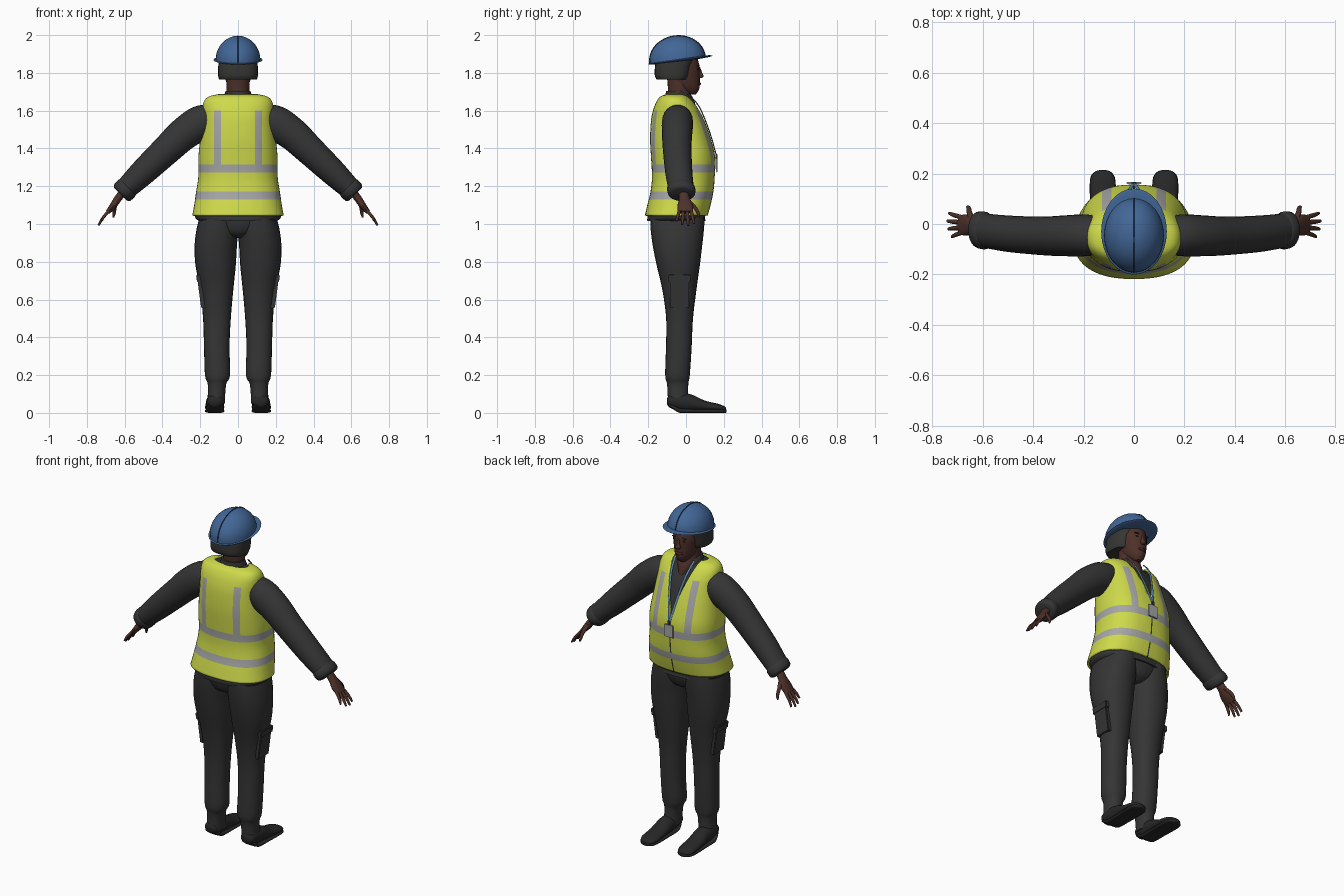
import bpy
import bmesh
import math
from mathutils import Vector, Matrix

default_cube = bpy.data.objects.get("Cube")
if default_cube:
    bpy.data.objects.remove(default_cube)

X, Y, Z = Vector((1, 0, 0)), Vector((0, 1, 0)), Vector((0, 0, 1))


def material(name, red, green, blue):
    mat = bpy.data.materials.new(name)
    mat.use_nodes = True
    color = (red, green, blue, 1)
    mat.diffuse_color = color
    shader = mat.node_tree.nodes["Principled BSDF"]
    shader.inputs["Base Color"].default_value = color
    shader.inputs["Roughness"].default_value = 0.8
    return mat


yellow = material("vest yellow", 0.62, 0.70, 0.07)
silver = material("reflective silver", 0.38, 0.38, 0.38)
cloth = material("dark cloth", 0.035, 0.035, 0.035)
leather = material("shoe black", 0.02, 0.02, 0.02)
hair_color = material("hair charcoal", 0.035, 0.035, 0.033)
skin = material("brown skin", 0.075, 0.03, 0.022)
lip_color = material("lip brown", 0.07, 0.02, 0.018)
blue = material("helmet blue", 0.055, 0.135, 0.31)
dark_blue = material("helmet crest blue", 0.015, 0.03, 0.07)
strap_blue = material("lanyard blue", 0.1, 0.25, 0.42)


def finish(name, bm, mats, angle=45):
    """Turn a bmesh into a smooth shaded object."""
    bmesh.ops.recalc_face_normals(bm, faces=bm.faces)
    mesh = bpy.data.meshes.new(name)
    bm.to_mesh(mesh)
    bm.free()
    for mat in mats:
        mesh.materials.append(mat)
    mesh.polygons.foreach_set("use_smooth", [True] * len(mesh.polygons))
    mesh.set_sharp_from_angle(angle=math.radians(angle))
    obj = bpy.data.objects.new(name, mesh)
    bpy.context.collection.objects.link(obj)
    return obj


def resample(rows, steps):
    """Catmull-Rom interpolation between section rows."""
    rows = [Vector(r) for r in rows]
    padded = [rows[0]] + rows + [rows[-1]]
    result = []
    for a, b, c, d in zip(padded, padded[1:], padded[2:], padded[3:]):
        for i in range(steps):
            t = i / steps
            result.append(b + (c - a) * (t / 2) + (a * 2 - b * 5 + c * 4 - d) * (t * t / 2)
                          + (b * 3 - a - c * 3 + d) * (t ** 3 / 2))
    return result + [rows[-1]]


def loft_mesh(rows, u, d=None, power=2, steps=4, sides=24, caps=True):
    """Rows are x, y, z, radius along u, radius across; d fixes the ring normal."""
    rows = resample(rows, steps)
    centers = [Vector(r[:3]) for r in rows]
    bm = bmesh.new()
    rings = []
    for i, row in enumerate(rows):
        along = d or (centers[min(i + 1, len(rows) - 1)] - centers[max(i - 1, 0)]).normalized()
        w = along.cross(u).normalized()
        ring = []
        for k in range(sides):
            angle = math.tau * k / sides
            c, s = math.cos(angle), math.sin(angle)
            a = math.copysign(abs(c) ** (2 / power), c) * row[3]
            b = math.copysign(abs(s) ** (2 / power), s) * row[4]
            ring.append(bm.verts.new(centers[i] + u * a + w * b))
        rings.append(ring)
    for low, high in zip(rings, rings[1:]):
        for k in range(sides):
            n = (k + 1) % sides
            bm.faces.new((low[k], low[n], high[n], high[k]))
    if caps:
        bm.faces.new(rings[0])
        bm.faces.new(rings[-1])
    return bm


def loft(name, rows, mat, u=X, **options):
    return finish(name, loft_mesh(rows, u, **options), [mat])


def upright(rows, x=0):
    """Convert z, half width, back, front rows to vertical sections."""
    return [(x, (y0 + y1) / 2, z, rx, (y1 - y0) / 2) for z, rx, y0, y1 in rows]


def ellipsoid(name, center, radii, mat, tilt=0, dome=False):
    bm = bmesh.new()
    bmesh.ops.create_uvsphere(bm, u_segments=32, v_segments=24, radius=1)
    if dome:
        bmesh.ops.delete(bm, geom=[v for v in bm.verts if v.co.z < -0.05], context="VERTS")
    bm.transform(Matrix.Translation(center) @ Matrix.Rotation(tilt, 4, "X")
                 @ Matrix.Diagonal((*radii, 1)))
    return finish(name, bm, [mat])


def box(name, center, size, mat, tilt=0, bevel=0.004):
    bm = bmesh.new()
    bmesh.ops.create_cube(bm, size=1)
    bm.transform(Matrix.Translation(center) @ Matrix.Rotation(tilt, 4, "Y")
                 @ Matrix.Diagonal((*size, 1)))
    bmesh.ops.bevel(bm, geom=bm.edges, offset=bevel, segments=2, affect="EDGES")
    return finish(name, bm, [mat])


# Vest with reflective bands, zip and open V neck
torso = [(1.045, .242, -.218, .115), (1.10, .232, -.205, .13), (1.17, .222, -.188, .145),
         (1.25, .21, -.18, .152), (1.35, .21, -.185, .155), (1.45, .20, -.19, .132),
         (1.55, .188, -.185, .098), (1.61, .187, -.172, .068), (1.65, .18, -.155, .04),
         (1.675, .155, -.135, .015), (1.687, .105, -.105, -.01)]
bm = loft_mesh(upright(torso), X, d=Z, power=2.4, steps=4, sides=48, caps=False)
v_bottom, v_slope = 1.40, 0.3
cuts = [((0, 0, z), Z) for z in (1.13, 1.172, 1.272, 1.315, 1.6)]
cuts += [((s * x, 0, 0), X) for s in (1, -1) for x in (.004, .09, .127)]
cuts += [((0, 0, v_bottom), Vector((s, 0, -v_slope))) for s in (1, -1)]
for point, normal in cuts:
    bmesh.ops.bisect_plane(bm, geom=bm.verts[:] + bm.edges[:] + bm.faces[:],
                           plane_co=point, plane_no=normal)
opening = []
for face in bm.faces:
    x, y, z = face.calc_center_median()
    x = abs(x)
    if y > -0.05 and x < (z - v_bottom) * v_slope:
        opening.append(face)
    elif 1.13 < z < 1.172 or 1.272 < z < 1.315 or (.09 < x < .127 and 1.3 < z < 1.6):
        face.material_index = 1
    elif x < .004 and y > 0:
        face.material_index = 2
bmesh.ops.delete(bm, geom=opening, context="FACES")
vest = finish("vest", bm, [yellow, silver, cloth])
shell = vest.modifiers.new("thickness", "SOLIDIFY")
shell.thickness = 0.01
shell.offset = -1

# Shirt under the vest, with its hem showing below
inner = [(z - .008, rx - .014, y0 + .014, y1 - .014) for z, rx, y0, y1 in torso]
loft("shirt", upright([(1.015, .205, -.205, .105)] + inner), cloth, d=Z, power=2.4, sides=40)
loft("shirt_collar", upright([(1.65, .085, -.125, .03), (1.685, .072, -.11, .02),
                              (1.705, .066, -.105, .0)]), cloth, d=Z)

# Pelvis joining the trouser legs
loft("trouser_seat", upright([(.925, .04, -.12, .04), (.95, .12, -.165, .075),
                              (1.0, .19, -.185, .095), (1.05, .2, -.19, .1)]), cloth, d=Z)

# Neck, head and face
loft("neck", upright([(1.59, .03, -.1, .058), (1.65, .055, -.1, .045),
                      (1.70, .06, -.095, .022), (1.77, .06, -.1, .02)]), skin, d=Z)
loft("head", upright([(1.685, .02, .015, .05), (1.70, .036, -.02, .063), (1.72, .05, -.06, .071),
                      (1.75, .062, -.09, .073), (1.79, .071, -.11, .074),
                      (1.83, .076, -.12, .073), (1.88, .074, -.13, .06)]), skin, d=Z)
loft("nose", upright([(1.772, .01, .055, .08), (1.781, .016, .055, .093),
                      (1.80, .01, .055, .086), (1.83, .007, .055, .075)]), skin, d=Z, sides=12)
ellipsoid("lips", (0, .068, 1.742), (.024, .011, .009), lip_color)
loft("hair", upright([(1.765, .1, -.155, .01), (1.785, .105, -.165, .02),
                      (1.83, .105, -.165, .03), (1.88, .1, -.16, .045)]), hair_color, d=Z, power=2.7)

# Hard hat: dome, crest and brim tilted together
tilt = math.radians(7.5)
ellipsoid("helmet_dome", (0, -.045, 1.87), (.118, .148, .126), blue, tilt, dome=True)
ellipsoid("helmet_crest", (0, -.045, 1.87), (.012, .151, .1295), dark_blue, tilt, dome=True)
ellipsoid("helmet_brim", (0, -.03, 1.869), (.13, .172, .01), blue, tilt)

# Badge on the lanyard
box("badge", (0, .163, 1.31), (.06, .008, .075), silver, bevel=.002)
box("badge_clip", (0, .162, 1.358), (.018, .01, .025), cloth, bevel=.002)

for side, s in (("left", 1), ("right", -1)):
    def mirrored(rows):
        return [(s * row[0], *row[1:]) for row in rows]

    # Face details
    ellipsoid(side + "_eye", (s * .029, .063, 1.818), (.012, .006, .005), leather)
    ellipsoid(side + "_eyebrow", (s * .031, .064, 1.836), (.018, .007, .003), hair_color)

    # Lanyard strap
    loft(side + "_lanyard_strap", mirrored([(.062, .01, 1.69, .007, .003), (.05, .07, 1.62, .007, .003),
         (.025, .124, 1.49, .007, .003), (.002, .16, 1.365, .007, .003)]), strap_blue, sides=8)

    # Sleeve and cuff
    loft(side + "_sleeve", mirrored([(.13, -.045, 1.56, .075, .075), (.2, -.045, 1.535, .083, .092),
         (.29, -.047, 1.475, .08, .087), (.37, -.047, 1.4, .076, .08), (.505, -.038, 1.272, .072, .07),
         (.6, -.025, 1.18, .068, .057)]), cloth, u=Y)
    loft(side + "_cuff", mirrored([(.582, -.027, 1.197, .068, .057), (.592, -.026, 1.187, .075, .063),
         (.615, -.023, 1.164, .072, .06), (.622, -.022, 1.157, .055, .045)]), cloth, u=Y, steps=2)

    # Hand, four fingers and thumb
    loft(side + "_palm", mirrored([(.6, -.015, 1.18, .028, .022), (.635, -.008, 1.135, .028, .02),
         (.662, -.004, 1.095, .042, .018), (.69, -.004, 1.062, .038, .012)]), skin, u=Y, sides=16)
    for i, finger in enumerate(("index", "middle", "ring", "little")):
        spread = 1.5 - i
        root = -.004 + spread * .02
        reach = (.045, .052, .048, .034)[i]
        loft(f"{side}_{finger}_finger", mirrored([(.68, root, 1.073, .009, .009),
             (.69 + reach * .5, root + spread * .006, 1.065 - reach * .65, .009, .008),
             (.687 + reach, root + spread * .011, 1.06 - reach * 1.3, .006, .005)]), skin, u=Y, sides=10)
    loft(side + "_thumb", mirrored([(.64, .012, 1.125, .014, .014), (.652, .045, 1.09, .012, .011),
         (.655, .063, 1.06, .009, .009), (.66, .068, 1.035, .005, .005)]), skin, u=Y, sides=10)

    # Trouser leg from inner, outer, back and front edges
    edges = [(.05, .07, .162, -.095, .012), (.15, .063, .16, -.1, .012), (.2, .042, .175, -.11, .02),
             (.35, .045, .18, -.106, .03), (.5, .038, .185, -.105, .037), (.65, .025, .2, -.125, .055),
             (.78, .012, .225, -.155, .073), (.88, .006, .23, -.175, .085),
             (.97, .0, .22, -.187, .095), (1.05, .0, .2, -.19, .1)]
    loft(side + "_trouser_leg", [(s * (a + b) / 2, (c + d) / 2, z, (b - a) / 2, (d - c) / 2)
         for z, a, b, c, d in edges], cloth, d=Z, power=2.2)

    # Cargo pocket and flap
    box(side + "_cargo_pocket", (s * .193, -.035, .635), (.025, .1, .16), cloth, s * .13)
    box(side + "_pocket_flap", (s * .207, -.035, .712), (.025, .115, .04), cloth, s * .13)

    # Shoe and sole
    loft(side + "_shoe", mirrored([(.12, -.1, .062, .022, .015), (.12, -.085, .062, .04, .035),
         (.121, -.03, .058, .046, .048), (.122, .03, .052, .048, .045), (.123, .1, .036, .05, .029),
         (.124, .17, .027, .05, .021), (.124, .205, .021, .034, .013), (.124, .213, .02, .01, .004)]),
         leather, d=Y)
    loft(side + "_sole", mirrored([(.122, -.095, .045, .03, .006), (.122, -.06, .026, .046, .012),
         (.123, -.03, .012, .049, .012), (.123, .05, .01, .05, .01), (.124, .17, .01, .051, .01),
         (.124, .205, .01, .034, .01), (.124, .214, .01, .01, .008)]), leather, d=Y, power=3)
